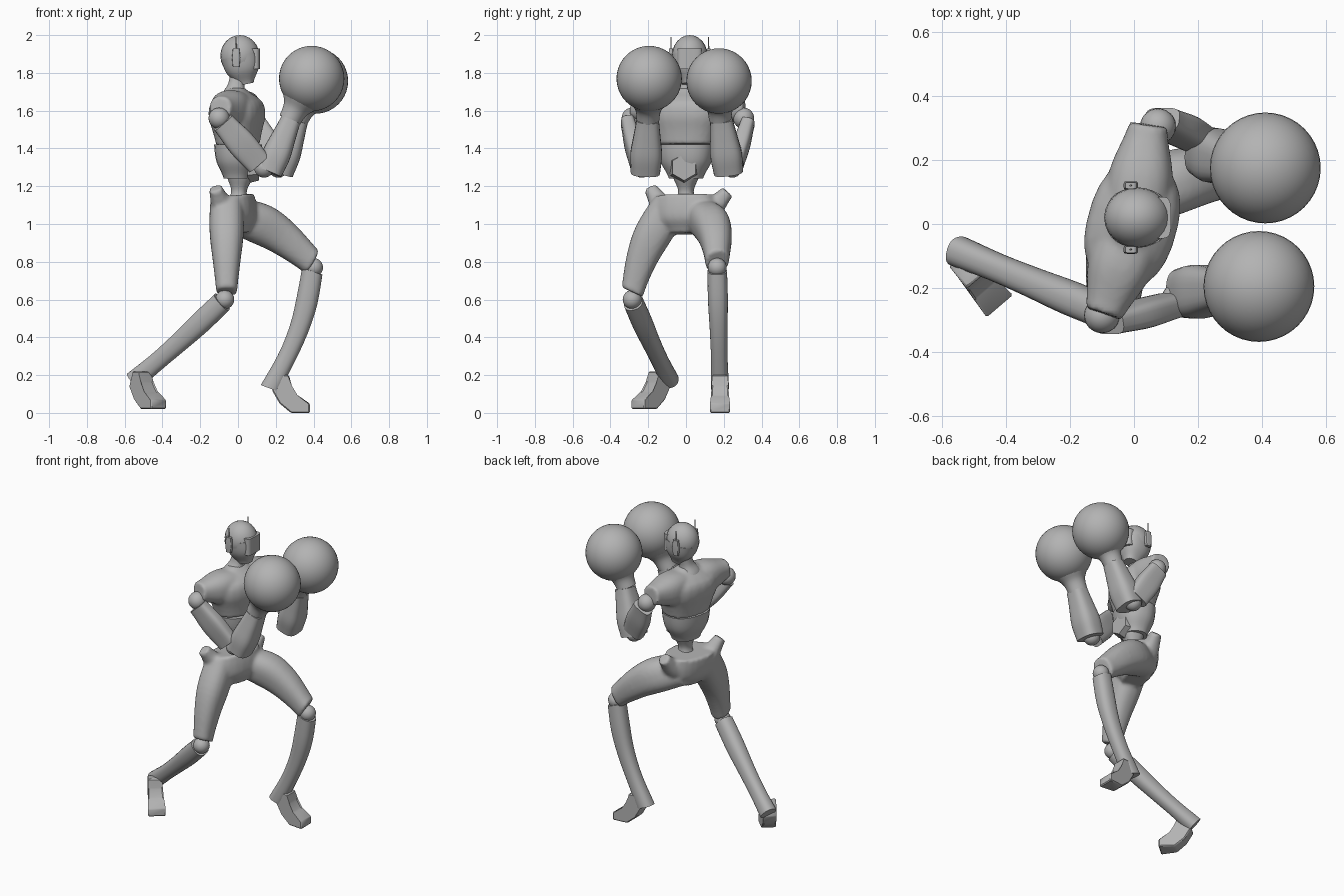
import bpy, bmesh, math
from mathutils import Vector, Matrix

default_cube = bpy.data.objects.get("Cube")
if default_cube:
    bpy.data.objects.remove(default_cube)

# One plain grey for the whole figure
grey = bpy.data.materials.new("plain_grey")
grey.use_nodes = True
colour = (.45, .45, .45, 1)
grey.diffuse_color = colour
grey.node_tree.nodes["Principled BSDF"].inputs["Base Color"].default_value = colour


def vec(x, y, z):
    return Vector((x, y, z))


SIDEWAYS = vec(0, 1, 0)
UPWARD = vec(0, 0, 1)
TURNED = vec(.27, .96, 0)    # line through the turned shoulders and hips
MIDLINE = vec(0, 0, 0)


def finish(name, bm, angle=35, fuse=False):
    """Turn a bmesh into a shaded object, optionally fusing its shells into one skin."""
    bmesh.ops.recalc_face_normals(bm, faces=bm.faces)
    mesh = bpy.data.meshes.new(name)
    bm.to_mesh(mesh)
    bm.free()
    mesh.materials.append(grey)
    obj = bpy.data.objects.new(name, mesh)
    bpy.context.collection.objects.link(obj)
    bpy.ops.object.select_all(action='DESELECT')
    obj.select_set(True)
    bpy.context.view_layer.objects.active = obj
    if fuse:
        skin = obj.modifiers.new("Fuse", 'REMESH')
        skin.mode = 'VOXEL'
        skin.voxel_size = .011
        skin.use_smooth_shade = True
        soften = obj.modifiers.new("Soften", 'SMOOTH')
        soften.iterations = 5
    else:
        bpy.ops.object.shade_smooth_by_angle(angle=math.radians(angle))


def blend_width(widths, t):
    """Smooth curve through evenly spaced half widths."""
    last = len(widths) - 1
    i = min(int(t * last), last - 1)
    f = t * last - i
    before, a, b, after = (widths[max(0, min(k, last))] for k in range(i - 1, i + 3))
    slope_a, slope_b = (b - before) / 2, (after - a) / 2
    ease = f * f * (3 - 2 * f)
    return (a + (b - a) * ease + slope_a * f * (1 - f) ** 2
            - slope_b * f * f * (1 - f))


def add_limb(bm, start, end, widths, depth=1, side=SIDEWAYS, power=2.4,
             sides=24, steps=12, bow=MIDLINE):
    """Rounded tube from start to end; depth is the thickness relative to the width."""
    along = (end - start).normalized()
    across = (side - along * side.dot(along)).normalized()
    through = along.cross(across)
    loops = []
    for step in range(steps + 1):
        t = step / steps
        centre = start.lerp(end, t) + bow * math.sin(math.pi * t)
        width = blend_width(widths, t)
        loop = []
        for k in range(sides):
            turn = math.tau * (k + .5) / sides
            u, v = (math.copysign(abs(wave(turn)) ** (2 / power), wave(turn))
                    for wave in (math.cos, math.sin))
            loop.append(bm.verts.new(centre + (across * u + through * v * depth) * width))
        loops.append(loop)
    for lower, upper in zip(loops, loops[1:]):
        for k in range(sides):
            bm.faces.new((lower[k], lower[k - 1], upper[k - 1], upper[k]))
    bm.faces.new(loops[0])
    bm.faces.new(loops[-1])


def limb(name, *shape, **options):
    bm = bmesh.new()
    add_limb(bm, *shape, **options)
    finish(name, bm)


def ball(name, centre, radius, stretch=(1, 1, 1), segments=24):
    bm = bmesh.new()
    bmesh.ops.create_uvsphere(bm, u_segments=segments, v_segments=segments // 2, radius=radius)
    bmesh.ops.transform(bm, verts=bm.verts,
                        matrix=Matrix.Translation(centre) @ Matrix.Diagonal((*stretch, 1)))
    finish(name, bm, angle=60)


# Head, jaw, face visor and neck
skull = vec(.01, .02, 1.89)
ball("head", skull, .11, stretch=(.94, .86, 1))
limb("jaw", vec(.04, .02, 1.74), skull, (.04, .08, .092), depth=1.1)
limb("visor", skull + vec(.07, 0, -.07), skull + vec(.07, 0, .04), (.065, .065),
     depth=.55, power=4, steps=1)
limb("neck", vec(-.02, 0, 1.67), skull - vec(.01, 0, .1), (.07, .045, .042))

# Ear pods with aerials
for tag, sign in (("left", 1), ("right", -1)):
    ear = skull + vec(-.02, sign * .1, 0)
    limb(tag + "_ear_pod", ear - UPWARD * .06, ear + UPWARD * .04, (.01, .013, .01),
         depth=1.7, power=6, steps=4)
    limb(tag + "_aerial", ear, ear + UPWARD * .1, (.004, .003), sides=6, steps=1)

# Chest fused with both shoulder sleeves
bm = bmesh.new()
collar, seam = vec(-.01, 0, 1.72), vec(0, 0, 1.42)
add_limb(bm, seam, collar, (.155, .175, .2, .18, .06), depth=.7, side=TURNED)
heart = vec(0, 0, 1.6)
for sleeve in (vec(.045, .31, 1.615), vec(-.095, -.28, 1.615)):
    add_limb(bm, heart, sleeve, (.1, .1, .06), side=UPWARD)
finish("chest", bm, fuse=True)

# Abdomen, belly plate and waist
limb("abdomen", vec(0, 0, 1.24), seam, (.09, .135, .15), depth=.8, side=TURNED)
belly = vec(.05, -.01, 1.3)
limb("belly_plate", belly, belly + vec(.06, 0, 0), (.085, .07), power=2, sides=6, steps=1)
limb("waist", vec(0, 0, 1.08), vec(.01, 0, 1.26), (.07, .04, .07), side=TURNED)

# Hips and both thighs fused together, with flared hip corners
left_knee, right_knee = vec(.4, .165, .77), vec(-.07, -.285, .6)
bm = bmesh.new()
add_limb(bm, vec(-.03, 0, 1.15), vec(-.01, 0, .95), (.16, .17, .16, .1), depth=.67, side=TURNED)
add_limb(bm, vec(-.02, .07, 1.05), left_knee + vec(-.01, 0, .03), (.09, .1, .085, .064),
         depth=1.1, bow=vec(0, .03, .04))
add_limb(bm, vec(-.06, -.08, 1.1), right_knee + vec(.01, 0, .04), (.1, .1, .08, .062),
         depth=.9, bow=vec(0, -.03, 0))
for root, tip in ((vec(-.08, -.12, 1.08), vec(-.12, -.19, 1.19)),
                  (vec(0, .13, 1.07), vec(.01, .22, 1.17))):
    add_limb(bm, root, tip, (.06, .036))
finish("hips_and_thighs", bm, fuse=True)

# Knees, shins and feet; each foot is a side profile widened towards the toe
PROFILE = ((-.06, .12), (-.02, .05), (.04, 0), (.14, 0), (.14, .05),
           (.07, .09), (.04, .14), (.03, .2), (-.03, .2))
LEGS = {"left": (left_knee, vec(.17, .18, .13), vec(.04, 0, 0),
                 vec(.24, .18, 0), vec(1, 0, 0)),
        "right": (right_knee, vec(-.55, -.085, .17), vec(0, 0, -.01),
                  vec(-.51, -.15, .02), vec(.65, -.76, 0))}
for tag, (knee, ankle, bow, sole, ahead) in LEGS.items():
    ball(tag + "_knee", knee, .05)
    limb(tag + "_shin", knee.lerp(ankle, .03), ankle, (.052, .053, .047, .044, .048),
         depth=1.1, bow=bow)
    bm = bmesh.new()
    outward = UPWARD.cross(ahead)
    walls = [[bm.verts.new(sole + ahead * reach + UPWARD * height
                           + outward * sign * (.04 + max(reach, 0) * .1))
              for reach, height in PROFILE] for sign in (-1, 1)]
    for wall in walls:
        bm.faces.new(wall)
    inner, outer = walls
    for k in range(len(PROFILE)):
        bm.faces.new((inner[k - 1], inner[k], outer[k], outer[k - 1]))
    bmesh.ops.bevel(bm, geom=bm.edges[:], offset=.006, segments=1, affect='EDGES')
    finish(tag + "_foot", bm)

# Arms: shoulder, upper arm, elbow, forearm, cuff and round glove
ARMS = {"left": (vec(.075, .305, 1.56), vec(.2, .265, 1.32), vec(.225, .225, 1.275),
                 vec(.335, .18, 1.6), vec(.41, .175, 1.757), SIDEWAYS * .03),
        "right": (vec(-.1, -.285, 1.56), vec(.11, -.255, 1.32), vec(.165, -.215, 1.275),
                  vec(.3, -.2, 1.6), vec(.39, -.195, 1.77), SIDEWAYS * -.03)}
for tag, (shoulder, elbow, cup, wrist, glove, outward) in ARMS.items():
    ball(tag + "_shoulder", shoulder, .056)
    limb(tag + "_upper_arm", (shoulder + outward).lerp(elbow, .1), elbow, (.036, .044, .04),
         depth=1.7, power=3.5)
    ball(tag + "_elbow", elbow.lerp(cup, .5), .052)
    limb(tag + "_forearm", cup, cup.lerp(wrist, .85), (.078, .084, .072, .06),
         depth=.9, power=3)
    limb(tag + "_cuff", wrist.lerp(glove, -.3), wrist.lerp(glove, .4), (.06, .07, .11), power=2)
    ball(tag + "_glove", glove, .173, segments=40)
